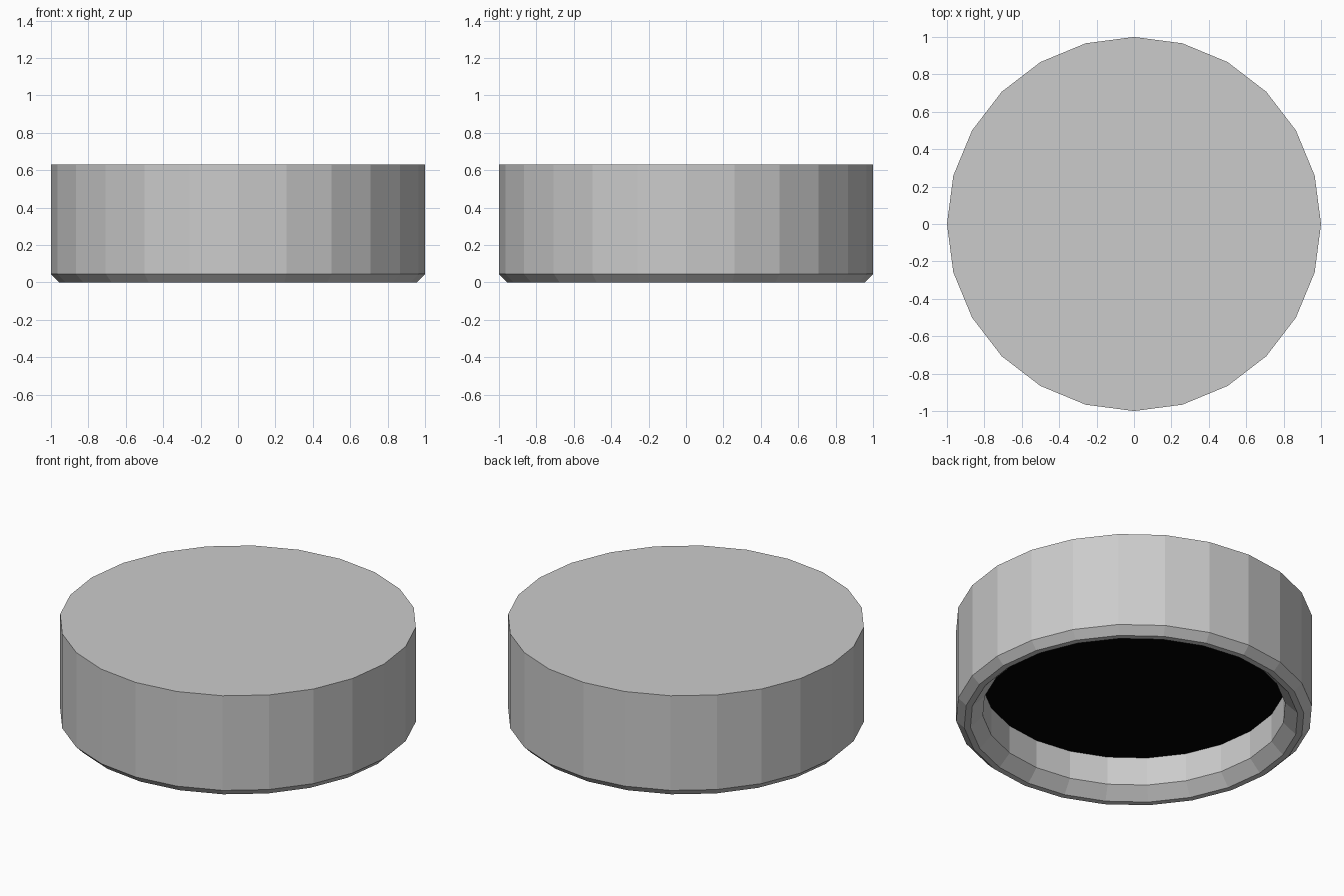
import bpy, bmesh
from math import cos, sin, tau

if "Cube" in bpy.data.objects:
    bpy.data.objects.remove(bpy.data.objects["Cube"])

SIDES = 24

# Profile (radius, z) from the outer top edge down, under the rim and up the recess
PROFILE = [(1.0, 0.63), (1.0, 0.045), (0.955, 0.0),
           (0.92, 0.0), (0.85, 0.07), (0.85, 0.245)]

bm = bmesh.new()
rings = [[bm.verts.new((r * cos(tau * i / SIDES), r * sin(tau * i / SIDES), z))
          for i in range(SIDES)] for r, z in PROFILE]

# Side walls, rim bevels and recess wall
for upper, lower in zip(rings, rings[1:]):
    for i in range(SIDES):
        j = (i + 1) % SIDES
        bm.faces.new((upper[i], lower[i], lower[j], upper[j]))

# Flat top and black recess floor
bm.faces.new(rings[0])
floor = bm.faces.new(rings[-1][::-1])
floor.material_index = 1
bmesh.ops.recalc_face_normals(bm, faces=bm.faces)

mesh = bpy.data.meshes.new("round_cap")
bm.to_mesh(mesh)
bm.free()

# Grey body, black recess
for name, shade in (("grey_body", 0.8), ("black_recess", 0.0)):
    mat = bpy.data.materials.new(name)
    mat.diffuse_color = (shade, shade, shade, 1)
    mat.use_nodes = True
    mat.node_tree.nodes["Principled BSDF"].inputs["Base Color"].default_value = mat.diffuse_color
    mesh.materials.append(mat)

cap = bpy.data.objects.new("round_cap", mesh)
bpy.context.collection.objects.link(cap)
